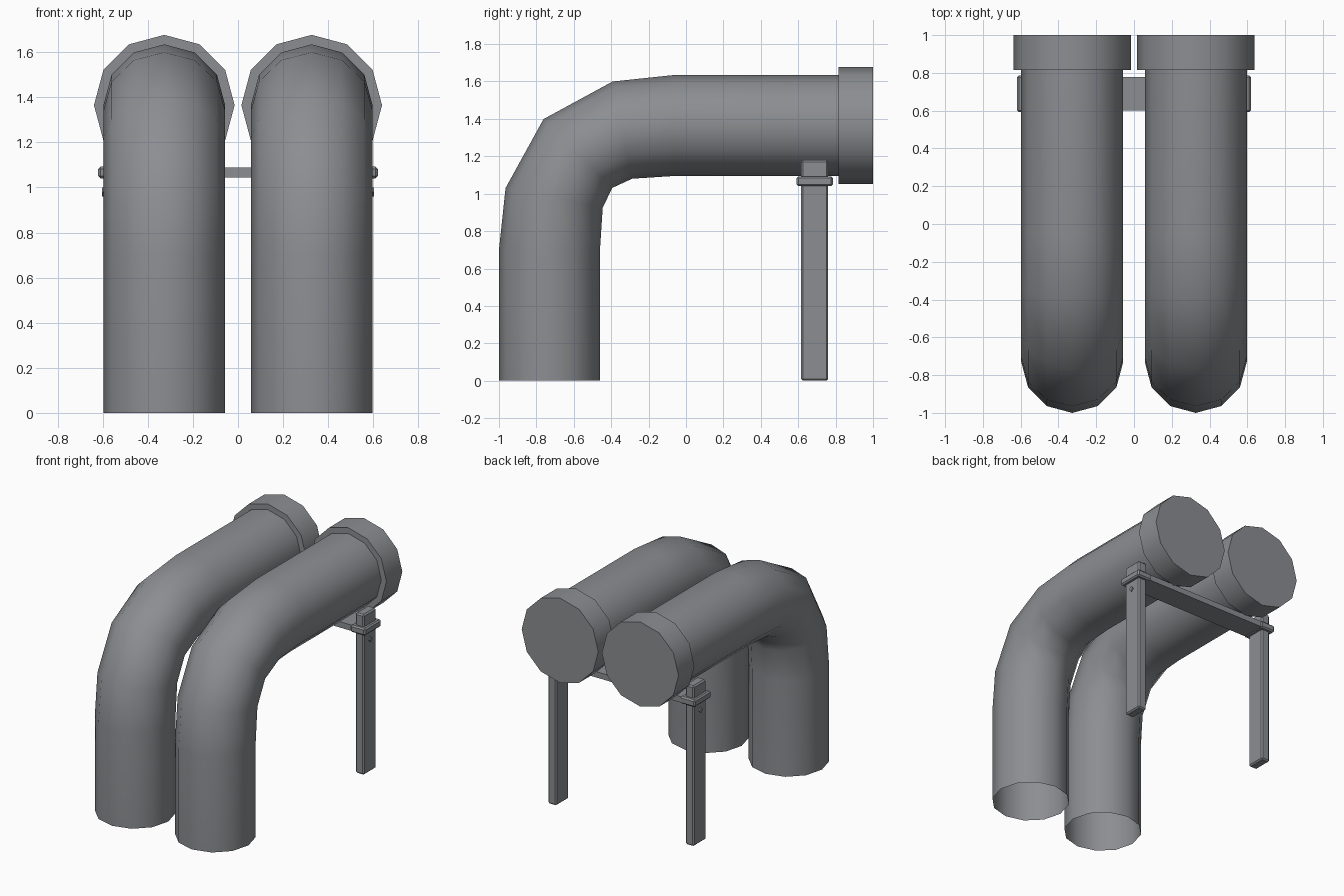
import bpy, bmesh, math
from mathutils import Vector

if "Cube" in bpy.data.objects:
    bpy.data.objects.remove(bpy.data.objects["Cube"])

grey = bpy.data.materials.new("pipe_grey")
grey.diffuse_color = (0.26, 0.27, 0.285, 1)
grey.use_nodes = True
grey.node_tree.nodes["Principled BSDF"].inputs["Base Color"].default_value = grey.diffuse_color


def finish(name, bm, smooth_angle=None):
    bmesh.ops.recalc_face_normals(bm, faces=bm.faces[:])
    me = bpy.data.meshes.new(name)
    bm.to_mesh(me)
    bm.free()
    me.materials.append(grey)
    ob = bpy.data.objects.new(name, me)
    bpy.context.collection.objects.link(ob)
    if smooth_angle:
        bpy.ops.object.select_all(action='DESELECT')
        ob.select_set(True)
        bpy.context.view_layer.objects.active = ob
        bpy.ops.object.shade_smooth_by_angle(angle=math.radians(smooth_angle))
    return ob


def box(name, lo, hi, bevel=0.0):
    bm = bmesh.new()
    bmesh.ops.create_cube(bm, size=1)
    for v in bm.verts:
        v.co = Vector([(a + b) / 2 + c * (b - a) for a, b, c in zip(lo, hi, v.co)])
    if bevel:
        bmesh.ops.bevel(bm, geom=bm.edges[:], offset=bevel, segments=1,
                        affect='EDGES', profile=0.5)
    return finish(name, bm)


# Pipe sections: centre y, centre z, tilt in degrees, side radius, bend radius
SECTIONS = [
    (-0.73, 0.0, 0, 0.27, 0.27),
    (-0.73, 0.70, 0, 0.27, 0.27),
    (-0.705, 0.978, 11.4, 0.27, 0.265),
    (-0.578, 1.215, 45, 0.27, 0.26),
    (-0.34, 1.34, 78.6, 0.27, 0.265),
    (-0.06, 1.365, 90, 0.27, 0.27),
    (0.815, 1.365, 90, 0.27, 0.27),
    (0.815, 1.365, 90, 0.312, 0.312),   # end collar
    (1.0, 1.365, 90, 0.312, 0.312),
]


def pipe(name, cx, sides=12):
    bm = bmesh.new()
    rings = []
    for y, z, tilt, ru, rv in SECTIONS:
        t = math.radians(tilt)
        ring = []
        for i in range(sides):
            a = 2 * math.pi * i / sides
            v = rv * math.sin(a)
            ring.append(bm.verts.new((cx + ru * math.cos(a),
                                      y - v * math.cos(t), z + v * math.sin(t))))
        rings.append(ring)
    for r, s in zip(rings, rings[1:]):
        for i in range(sides):
            j = (i + 1) % sides
            bm.faces.new((r[i], r[j], s[j], s[i]))
    bm.faces.new(rings[-1])   # closed collar end, open bottom
    return finish(name, bm, 40)


def bolt(name, side):
    # four-sided bolt head on the outer face of the leg
    bm = bmesh.new()
    rings = [[bm.verts.new((side * x, 0.685 + 0.02 * math.cos(k * math.pi / 2),
                            0.98 + 0.02 * math.sin(k * math.pi / 2)))
              for k in range(4)] for x in (0.59, 0.603)]
    for k in range(4):
        j = (k + 1) % 4
        bm.faces.new((rings[0][k], rings[0][j], rings[1][j], rings[1][k]))
    bm.faces.new(rings[0])
    bm.faces.new(rings[1])
    finish(name, bm)


for side, tag in ((-1, "left"), (1, "right")):
    pipe("pipe_" + tag, side * 0.327)
    xs = sorted((side * 0.525, side * 0.595))
    box("support_leg_" + tag, (xs[0], 0.615, 0), (xs[1], 0.76, 1.18), 0.01)
    xs = sorted((side * 0.50, side * 0.62))
    box("leg_bracket_" + tag, (xs[0], 0.592, 1.04), (xs[1], 0.785, 1.093), 0.01)
    bolt("bolt_" + tag, side)

# Cross bar joining the legs under the pipes
box("cross_bar", (-0.54, 0.602, 1.045), (0.54, 0.778, 1.088))
